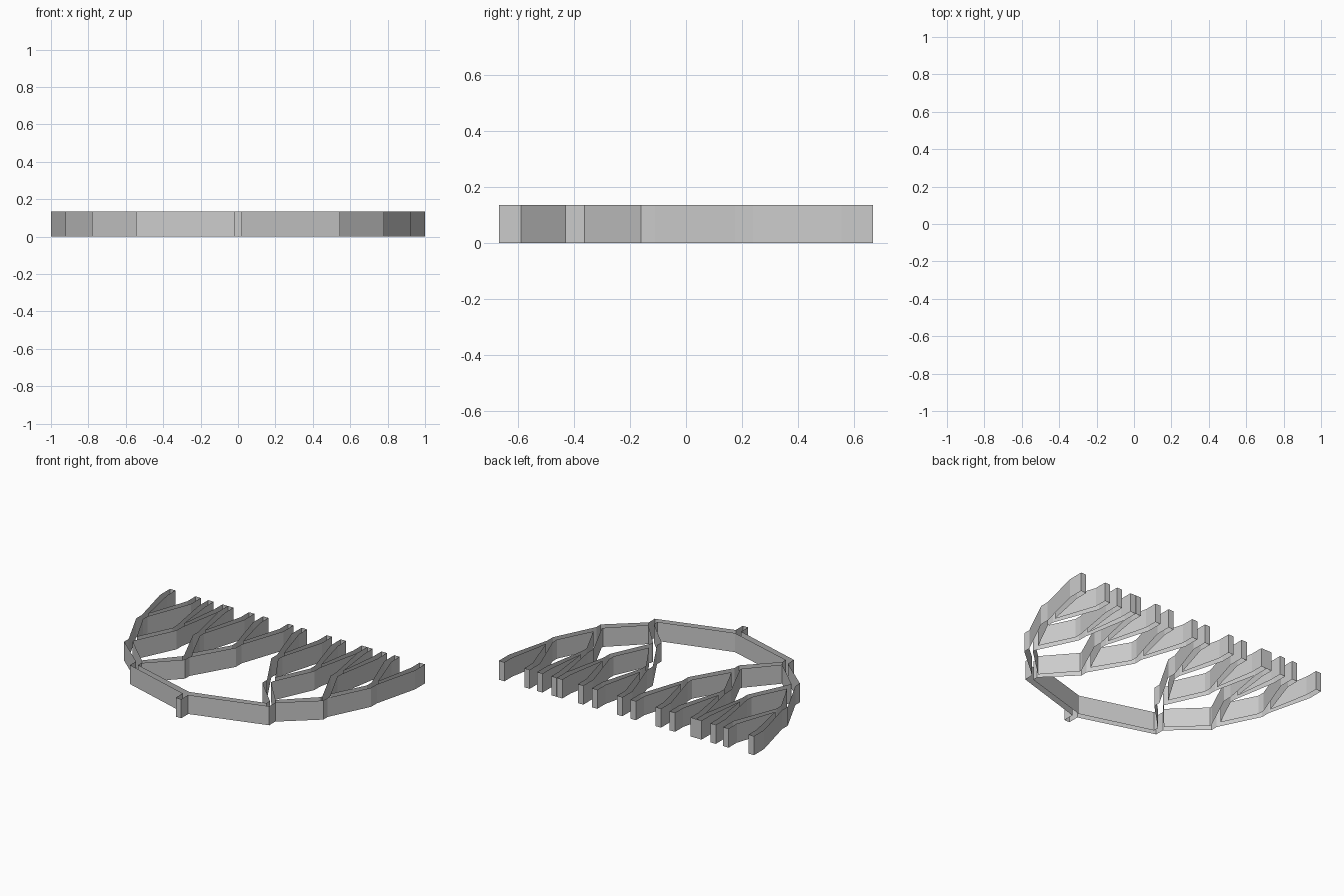
import bpy, bmesh

if "Cube" in bpy.data.objects:
    bpy.data.objects.remove(bpy.data.objects["Cube"])

HEIGHT = 0.135   # wall height
W = 0.021        # half the channel width

# right half of the branching tree: x of each channel, level by level
X = [[0.525],
     [0.325, 0.76],
     [0.16, 0.455, 0.625, 0.9],
     [0.053, 0.25, 0.36, 0.524, 0.568, 0.68, 0.78, 0.979]]
# per level: outer start y, inner start y, straight end y, fork apex y
Y = [(-0.43, -0.40, -0.362, -0.328),
     (-0.16, -0.125, -0.11, -0.047),
     (0.175, 0.19, 0.24, 0.285),
     (0.555, 0.575, 0.667, None)]


def branch(level, i, side):
    """Outline of a channel and its children, left to right.
    side = +1 if the channel bends right from its parent, -1 if left."""
    x = X[level][i]
    outer, inner, end, apex = Y[level]
    left, right = (inner, outer) if side > 0 else (outer, inner)
    pts = [(x - W, left), (x - W, end)]
    if apex is not None:
        pts += branch(level + 1, 2 * i, -1)
        pts.append((x, apex))
        pts += branch(level + 1, 2 * i + 1, 1)
    pts += [(x + W, end), (x + W, right)]
    return pts


# closed outline: stem, right half, mirrored left half
half = [(0, -0.547)] + branch(0, 0, 1) + [(W, -0.588), (W, -0.667)]
outline = half + [(-x, y) for x, y in reversed(half[1:])]

# channel walls: upright sheets, open above and below
bm = bmesh.new()
verts = [bm.verts.new((x, y, 0)) for x, y in outline]
edges = [bm.edges.new((a, b)) for a, b in zip(verts, verts[1:] + verts[:1])]
ext = bmesh.ops.extrude_edge_only(bm, edges=edges)["geom"]
bmesh.ops.translate(bm, vec=(0, 0, HEIGHT),
                    verts=[g for g in ext if isinstance(g, bmesh.types.BMVert)])
# outline runs clockwise, so make each wall face away from the channel
bm.normal_update()
for f in bm.faces:
    lo = [l for l in f.loops if l.vert.co.z < 0.01 and l.link_loop_next.vert.co.z < 0.01]
    a, b = lo[0].vert.index, lo[0].link_loop_next.vert.index
    bm.verts.index_update()
    a, b = lo[0].vert.index, lo[0].link_loop_next.vert.index
    if (b - a) % len(outline) == 1:
        f.normal_flip()
mesh = bpy.data.meshes.new("channel_walls")
bm.to_mesh(mesh)
bm.free()
obj = bpy.data.objects.new("channel_walls", mesh)
bpy.context.collection.objects.link(obj)
